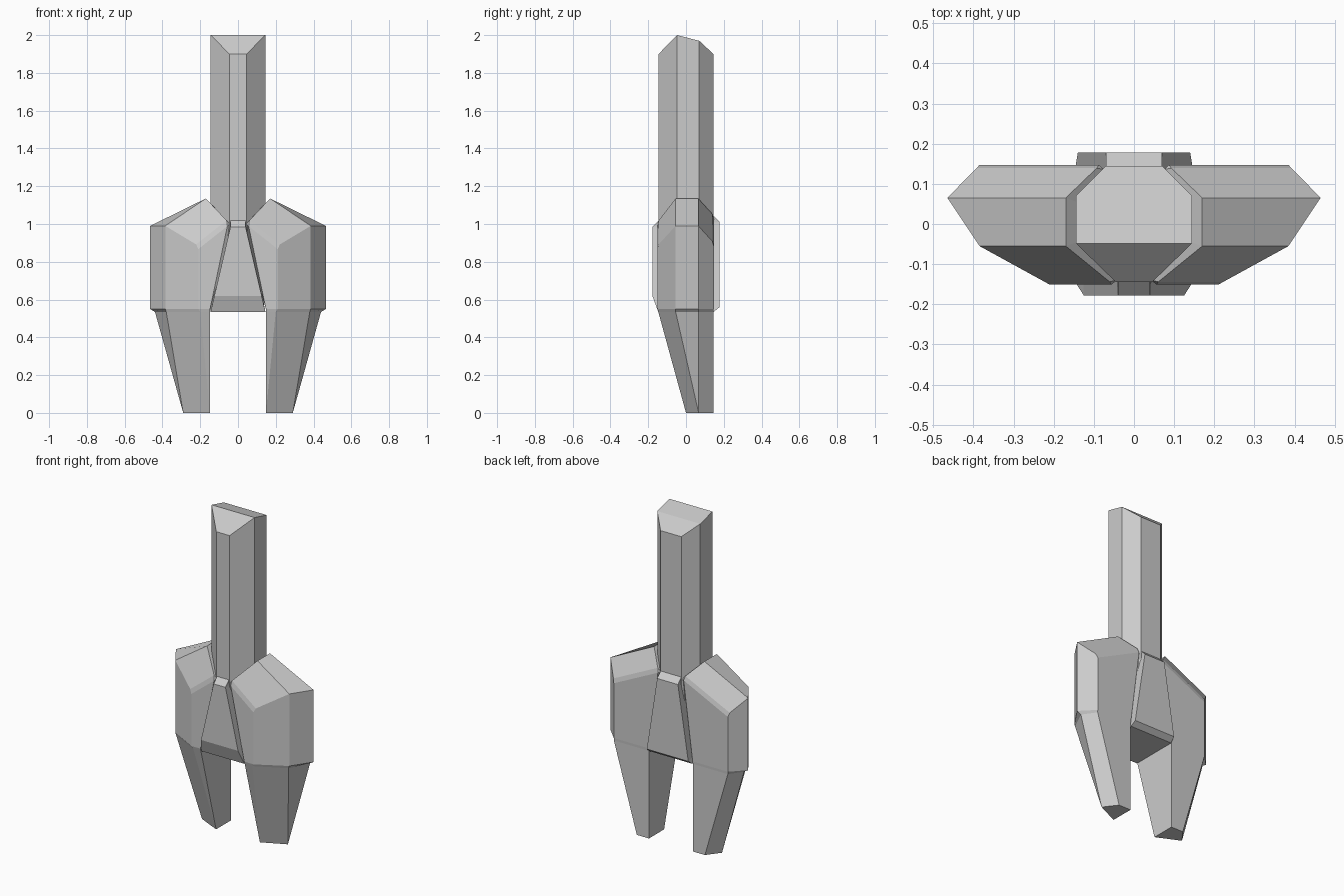
import bpy, bmesh

if "Cube" in bpy.data.objects:
    bpy.data.objects.remove(bpy.data.objects["Cube"])

grey = bpy.data.materials.new("plain grey")
grey.diffuse_color = (0.6, 0.6, 0.6, 1)
grey.use_nodes = True
grey.node_tree.nodes["Principled BSDF"].inputs["Base Color"].default_value = grey.diffuse_color


def build(name, verts, faces, bevels=()):
    """Flat-faced mesh; optional narrow chamfers on the listed edges."""
    bm = bmesh.new()
    v = [bm.verts.new(p) for p in verts]
    for f in faces:
        bm.faces.new([v[i] for i in f])
    edges = [bm.edges.get((v[a], v[b])) for a, b in bevels]
    bmesh.ops.remove_doubles(bm, verts=bm.verts, dist=0.0005)
    bmesh.ops.recalc_face_normals(bm, faces=bm.faces)
    if edges:
        bmesh.ops.bevel(bm, geom=edges, offset=0.014, segments=1, affect='EDGES')
    me = bpy.data.meshes.new(name)
    bm.to_mesh(me)
    bm.free()
    me.materials.append(grey)
    ob = bpy.data.objects.new(name, me)
    bpy.context.collection.objects.link(ob)
    return ob


def sides(n, levels, closed=True):
    """Quads joining stacked rings of n points."""
    return [(k * n + i, k * n + (i + 1) % n, (k + 1) * n + (i + 1) % n, (k + 1) * n + i)
            for k in range(levels - 1) for i in range(n if closed else n - 1)]


# Tall column with chamfered corners and a faceted top
half = [(0.045, -0.145, 1.9), (0.145, -0.048, 2.0), (0.145, 0.07, 1.97), (0.07, 0.145, 1.9)]
ring = half + [(-x, y, z) for x, y, z in reversed(half)]
verts = [(x, y, 0.9) for x, y, z in ring] + ring
build("column", verts, sides(8, 2) + [tuple(range(8)),
      (8, 9, 14, 15), (9, 10, 13, 14), (10, 11, 12, 13)])

# Tapered centre block: (half width, y, z) for front and back of each level
levels = [((0.145, -0.147, 0.535), (0.145, 0.147, 0.535)),
          ((0.125, -0.178, 0.62), (0.14, 0.178, 0.56)),
          ((0.04, -0.178, 0.985), (0.07, 0.178, 1.01)),
          ((0.04, -0.143, 1.02), (0.07, 0.143, 1.045))]
verts = []
for (fx, fy, fz), (bx, by, bz) in levels:
    verts += [(-fx, fy, fz), (fx, fy, fz), (bx, by, bz), (-bx, by, bz)]
build("centre_block", verts, sides(4, 4) + [(0, 1, 2, 3), (12, 13, 14, 15)])

# Leg outline at the hip, inner front round to inner back
hip = [(0.148, -0.147), (0.2, -0.147), (0.38, -0.055), (0.44, 0.067), (0.385, 0.146), (0.148, 0.146)]
foot = [(0.148, 0.0), (0.148, 0.0), (0.29, 0.067), (0.29, 0.067), (0.23, 0.146), (0.148, 0.146)]
shoulder = [(0.148, -0.151), (0.21, -0.151), (0.385, -0.055), (0.465, 0.065), (0.385, 0.147), (0.148, 0.147)]
top = [(0.052, -0.151, 1.01), (0.21, -0.151, 0.885), (0.385, -0.055, 0.99),
       (0.465, 0.065, 0.99), (0.385, 0.147, 0.9), (0.085, 0.147, 1.045)]
ridge = [(0.17, -0.055, 1.135), (0.17, 0.065, 1.135)]
inner = [(0.025, -0.12, 0.98), (0.1, -0.03, 1.065), (0.1, 0.04, 1.065), (0.05, 0.11, 1.0)]

for s, side in ((1, "right"), (-1, "left")):
    # Leg tapering to a small foot
    verts = [(s * x, y, 0) for x, y in foot] + [(s * x, y, 0.536) for x, y in hip]
    build(side + "_leg", verts, sides(6, 2) + [tuple(range(6)), tuple(range(6, 12))])

    # Shoulder with sloped top and narrow undercut
    pts = [(x, y, 0.535) for x, y in hip] + [(x, y, 0.55) for x, y in shoulder] + top + ridge + inner
    faces = sides(6, 3, closed=False) + [
        tuple(range(6)),
        (12, 13, 14, 18), (18, 14, 15, 19), (19, 15, 16, 17),      # front, top, back slopes
        (12, 18, 21, 20), (18, 19, 22, 21), (19, 17, 23, 22),      # strips beside the column
        (20, 21, 22, 23), (0, 6, 12, 20, 23, 17, 11, 5)]           # hidden inner side
    build(side + "_shoulder", [(s * x, y, z) for x, y, z in pts], faces,
          bevels=[(12, 13), (16, 17)])
